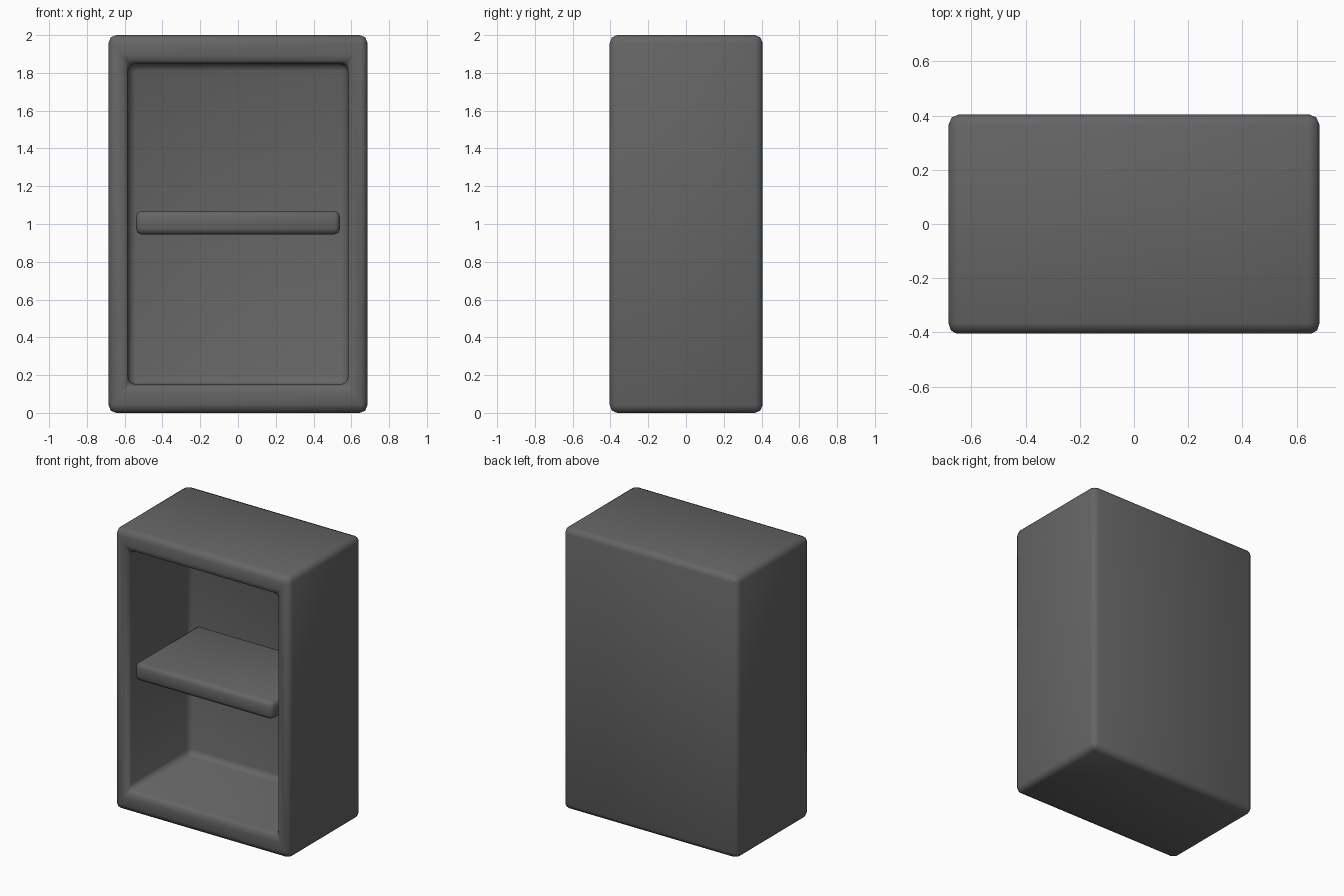
import bpy
import bmesh
from mathutils import Vector

default = bpy.data.objects.get("Cube")
if default:
    bpy.data.objects.remove(default)

WIDTH, DEPTH, HEIGHT = 1.37, 0.81, 2.0
OPENING_W, OPENING_H = 1.08, 1.7
CAVITY_DEPTH = 0.7

charcoal = bpy.data.materials.new("charcoal")
charcoal.use_nodes = True
colour = (0.13, 0.13, 0.13, 1)
charcoal.diffuse_color = colour
charcoal.node_tree.nodes["Principled BSDF"].inputs["Base Color"].default_value = colour


def box(bm, size, centre):
    made = bmesh.ops.create_cube(bm, size=1)
    bmesh.ops.scale(bm, vec=size, verts=made["verts"])
    bmesh.ops.translate(bm, vec=centre, verts=made["verts"])


def finish(name, bm, bevel, segments):
    """Turn the bmesh into a rounded, smoothly shaded object."""
    bmesh.ops.recalc_face_normals(bm, faces=bm.faces)
    mesh = bpy.data.meshes.new(name)
    bm.to_mesh(mesh)
    bm.free()
    mesh.materials.append(charcoal)
    mesh.shade_smooth()
    obj = bpy.data.objects.new(name, mesh)
    bpy.context.collection.objects.link(obj)
    mod = obj.modifiers.new("rounded_edges", "BEVEL")
    mod.width, mod.segments = bevel, segments
    return obj


# Cabinet body: a box whose front is inset and pushed in to form the cavity
bm = bmesh.new()
box(bm, (WIDTH, DEPTH, HEIGHT), (0, 0, HEIGHT / 2))
front = min(bm.faces, key=lambda f: f.calc_center_median().y)
bmesh.ops.inset_individual(bm, faces=[front], thickness=(WIDTH - OPENING_W) / 2)
for v in front.verts:
    v.co.z = HEIGHT / 2 + (OPENING_H / 2 if v.co.z > HEIGHT / 2 else -OPENING_H / 2)
pushed = bmesh.ops.extrude_discrete_faces(bm, faces=[front])["faces"][0]
bmesh.ops.translate(bm, vec=Vector((0, CAVITY_DEPTH, 0)), verts=pushed.verts)
finish("cabinet_body", bm, 0.04, 2)

# Shelf across the middle, running into the back panel
bm = bmesh.new()
box(bm, (OPENING_W, 0.78, 0.125), (0, 0.0, 1.007))
finish("shelf", bm, 0.03, 2)
